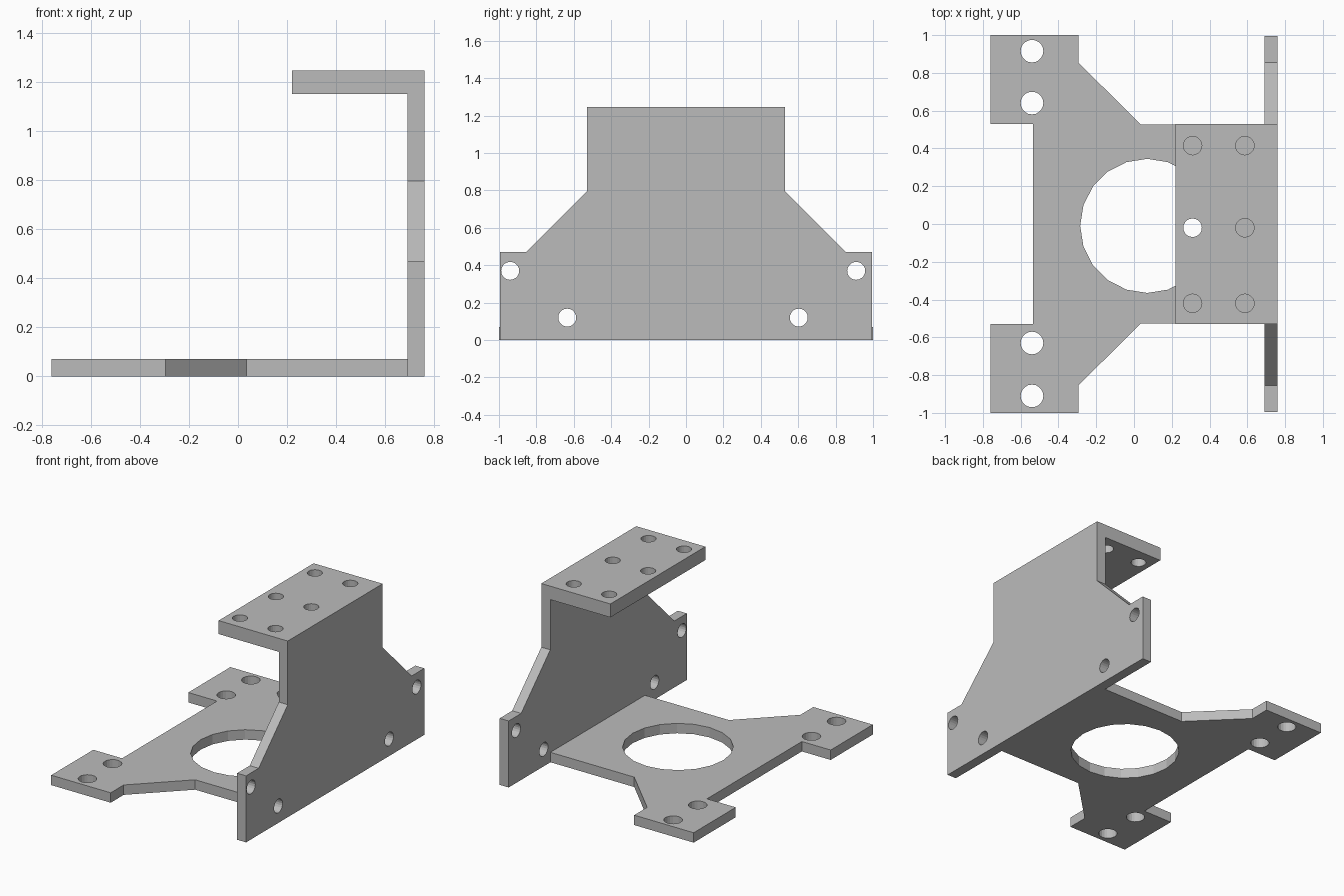
import bpy, bmesh
from math import cos, sin, tau
from mathutils import Vector

if "Cube" in bpy.data.objects:
    bpy.data.objects.remove(bpy.data.objects["Cube"], do_unlink=True)

grey = bpy.data.materials.new("plain grey")
grey.use_nodes = True
grey.diffuse_color = (0.5, 0.5, 0.5, 1)
grey.node_tree.nodes["Principled BSDF"].inputs["Base Color"].default_value = (0.5, 0.5, 0.5, 1)


def circle(u, v, radius, sides=20):
    return [(u + radius * cos(tau * i / sides), v + radius * sin(tau * i / sides))
            for i in range(sides)]


def plate(name, outline, holes, place, thickness):
    """Fill an outline with holes, then extrude it along the thickness vector."""
    bm = bmesh.new()
    edges = []
    for loop in [outline] + holes:
        verts = [bm.verts.new(place(u, v)) for u, v in loop]
        edges += [bm.edges.new((a, b)) for a, b in zip(verts, verts[1:] + verts[:1])]
    bmesh.ops.triangle_fill(bm, edges=edges, use_beauty=True, use_dissolve=False)
    solid = bmesh.ops.extrude_face_region(bm, geom=bm.faces[:], use_keep_orig=True)
    moved = [g for g in solid["geom"] if isinstance(g, bmesh.types.BMVert)]
    bmesh.ops.translate(bm, verts=moved, vec=Vector(thickness))
    bmesh.ops.recalc_face_normals(bm, faces=bm.faces[:])
    mesh = bpy.data.meshes.new(name)
    bm.to_mesh(mesh)
    bm.free()
    mesh.materials.append(grey)
    obj = bpy.data.objects.new(name, mesh)
    bpy.context.collection.objects.link(obj)
    return obj


def mirrored(half):
    """Complete an outline across the second axis."""
    return half + [(u, -v) for u, v in reversed(half)]


# Base plate with two feet and a large round opening
base = mirrored([(0.69, 0.528), (0.035, 0.528), (-0.295, 0.855), (-0.295, 1.0),
                 (-0.76, 1.0), (-0.76, 0.53), (-0.535, 0.53)])
base_holes = [circle(-0.54, y, 0.06) for y in (0.915, 0.64, -0.63, -0.91)]
base_holes.append(circle(0.07, -0.01, 0.355))
plate("base_plate", base, base_holes, lambda x, y: (x, y, 0), (0, 0, 0.07))

# Upright wall with sloped shoulders, outlined as (z, y)
wall = mirrored([(0, 0.995), (0.47, 0.995), (0.47, 0.855), (0.795, 0.53), (1.245, 0.53)])
wall_holes = [circle(z, y, 0.048) for z, y in
              ((0.37, -0.94), (0.37, 0.91), (0.12, -0.635), (0.12, 0.603))]
plate("upright_wall", wall, wall_holes, lambda z, y: (0.69, y, z), (0.07, 0, 0))

# Top flange with six holes
flange = mirrored([(0.69, 0.53), (0.22, 0.53)])
flange_holes = [circle(x, y, 0.049) for y in (0.415, -0.02, -0.42) for x in (0.31, 0.587)]
plate("top_flange", flange, flange_holes, lambda x, y: (x, y, 1.15), (0, 0, 0.095))
